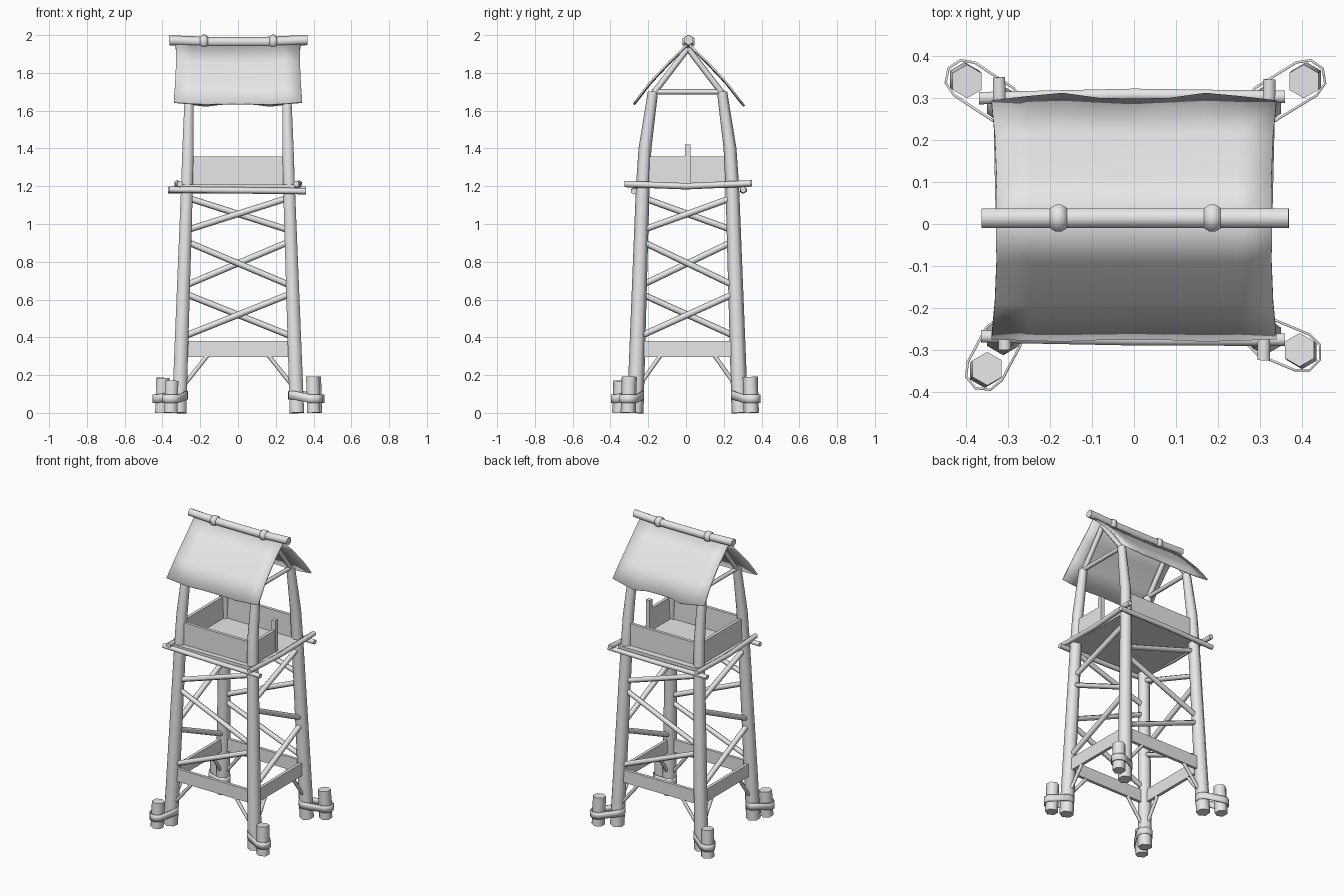
import bpy, bmesh, math
from mathutils import Vector as V

cube = bpy.data.objects.get("Cube")
if cube:
    bpy.data.objects.remove(cube)

grey = bpy.data.materials.new("plain_grey")
grey.use_nodes = True
grey.diffuse_color = (0.8, 0.8, 0.8, 1)
bsdf = next(n for n in grey.node_tree.nodes if n.type == 'BSDF_PRINCIPLED')
bsdf.inputs["Base Color"].default_value = (0.8, 0.8, 0.8, 1)


def finish(name, bm, smooth=True, thick=0):
    bmesh.ops.recalc_face_normals(bm, faces=bm.faces)
    mesh = bpy.data.meshes.new(name)
    bm.to_mesh(mesh)
    bm.free()
    mesh.materials.append(grey)
    ob = bpy.data.objects.new(name, mesh)
    bpy.context.collection.objects.link(ob)
    if thick:
        mod = ob.modifiers.new("thickness", 'SOLIDIFY')
        mod.thickness = thick
        mod.offset = 0
    if smooth:
        bpy.ops.object.select_all(action='DESELECT')
        ob.select_set(True)
        bpy.context.view_layer.objects.active = ob
        bpy.ops.object.shade_smooth_by_angle(angle=math.radians(65))
    return ob


def log(name, path, radii, sides=6):
    """Capped round timber along a path."""
    path = [V(p) for p in path]
    if not isinstance(radii, (list, tuple)):
        radii = [radii] * len(path)
    axis = (path[-1] - path[0]).normalized()
    ref = V((0, 1, 0)) if abs(axis.z) > 0.9 else V((0, 0, 1))
    u = (ref - axis * ref.dot(axis)).normalized()
    v = axis.cross(u)
    bm = bmesh.new()
    rings = []
    for p, r in zip(path, radii):
        angles = [math.tau * i / sides for i in range(sides)]
        rings.append([bm.verts.new(p + (u * math.cos(a) + v * math.sin(a)) * r) for a in angles])
    for lo, hi in zip(rings, rings[1:]):
        for i in range(sides):
            j = (i + 1) % sides
            bm.faces.new((lo[i], lo[j], hi[j], hi[i]))
    bm.faces.new(rings[0])
    bm.faces.new(rings[-1])
    return finish(name, bm)


def plank(name, p, q, low, high, width=0.02):
    """Upright board from p to q in plan."""
    p, q = V((p[0], p[1], 0)), V((q[0], q[1], 0))
    side = (q - p).normalized().cross(V((0, 0, 1))) * width / 2
    bm = bmesh.new()
    base = [bm.verts.new(c + V((0, 0, low))) for c in (p - side, q - side, q + side, p + side)]
    face = bm.faces.new(base)
    top = bmesh.ops.extrude_face_region(bm, geom=[face])["geom"]
    for vert in top:
        if isinstance(vert, bmesh.types.BMVert):
            vert.co.z = high
    return finish(name, bm, smooth=False)


# Legs: splayed below, bending inward above the platform
CORNERS = [("front_right", -1, -1), ("front_left", 1, -1),
           ("back_left", 1, 1), ("back_right", -1, 1)]
PROFILE = [(0, 0.312, 0.277), (1.2, 0.27, 0.237), (1.4, 0.265, 0.225), (1.7, 0.258, 0.183)]


def leg_point(i, z):
    _, sx, sy = CORNERS[i % 4]
    for (z0, x0, y0), (z1, x1, y1) in zip(PROFILE, PROFILE[1:]):
        if z <= z1:
            t = (z - z0) / (z1 - z0)
            return V((sx * (x0 + (x1 - x0) * t), sy * (y0 + (y1 - y0) * t) + 0.008, z))


for i, (corner, sx, sy) in enumerate(CORNERS):
    log(corner + "_leg", [leg_point(i, row[0]) for row in PROFILE], [0.044, 0.036, 0.034, 0.027])

# Anchor stakes strapped to the feet
STAKES = [(-0.35, -0.345, 0.17), (0.395, -0.3, 0.192), (0.405, 0.34, 0.19), (-0.398, 0.34, 0.185)]
for i, (x, y, height) in enumerate(STAKES):
    corner, sx, sy = CORNERS[i]
    foot = V((x + sx * 0.006, y + sy * 0.006, 0))
    log(corner + "_stake", [foot, (x, y, height)], 0.04)
    heart = leg_point(i, 0)
    along = (foot - heart).normalized()
    across = along.cross(V((0, 0, 1)))
    bm = bmesh.new()
    loops = []
    for z in (0.06, 0.105):
        loop = []
        for centre, sign, lift in ((heart, -1, 0.012), (foot, 1, -0.008)):
            for k in range(5):
                a = math.pi * k / 4
                offset = (across * math.cos(a) + along * math.sin(a)) * sign * 0.046
                loop.append(bm.verts.new(centre + offset + V((0, 0, z + lift))))
        loops.append(loop)
    for k in range(10):
        n = (k + 1) % 10
        bm.faces.new((loops[0][k], loops[0][n], loops[1][n], loops[1][k]))
    finish(corner + "_strap", bm, thick=0.006)

# Each side: zigzag braces, lower plank, struts and parapet
BRACES = [(0.965, 1.14), (0.91, 0.67), (0.4, 0.635)]
for i, side in enumerate(("front", "left", "back", "right")):
    for k, (za, zb) in enumerate(BRACES):
        log(f"{side}_brace_{k + 1}", [leg_point(i, za), leg_point(i + 1, zb)], 0.017)
    a, b = leg_point(i, 0.33), leg_point(i + 1, 0.33)
    plank(side + "_lower_plank", a, b, 0.295, 0.38)
    for k, t in ((0, 0.24), (1, 0.76)):
        log(f"{side}_strut_{k + 1}", [leg_point(i + k, 0.12), a.lerp(b, t) - V((0, 0, 0.02))], 0.011)
    a, b = leg_point(i, 1.28), leg_point(i + 1, 1.28)
    # the left side is half open as an entrance
    plank(side + "_parapet", a, a.lerp(b, 0.5) if side == "left" else b, 1.2, 1.357)

plank("entrance_post", (0.268, -0.005), (0.268, 0.023), 1.2, 1.42, 0.028)

# Platform floor and its edge logs
plank("platform_floor", (-0.3, 0.012), (0.3, 0.012), 1.19, 1.21, 0.56)
log("front_edge_log", [(-0.365, -0.268, 1.182), (0, -0.275, 1.178), (0.36, -0.276, 1.174)], 0.017)
log("back_edge_log", [(-0.37, 0.3, 1.178), (0, 0.308, 1.18), (0.36, 0.303, 1.182)], 0.017)
log("right_edge_log", [(-0.308, -0.3, 1.212), (-0.315, 0, 1.2), (-0.322, 0.35, 1.215)], 0.017)
log("left_edge_log", [(0.309, -0.325, 1.212), (0.315, 0, 1.2), (0.323, 0.345, 1.215)], 0.017)

# Roof frame: gable ties and rafters
for side, sx in (("left", 1), ("right", -1)):
    x = sx * 0.258
    log(side + "_gable_tie", [(x, -0.18, 1.7), (x, 0.195, 1.7)], 0.014)
    for end, sy in (("front", -1), ("back", 1)):
        log(f"{side}_{end}_rafter", [(x, 0.01 + sy * 0.195, 1.675), (x, 0.01, 1.93)], 0.016)

# Roof sheets with a slight bulge and a ragged back eave
SLOPE = [(0, 1.955, 0.33), (0.1, 1.858, 0.328), (0.2, 1.752, 0.332), (0.285, 1.642, 0.34)]
WAVE = [-0.006, 0.004, 0.012, 0, -0.002, 0, 0.012, 0.004, -0.006]
for end, sy in (("front", -1), ("back", 1)):
    bm = bmesh.new()
    rows = []
    for d, z, half in SLOPE:
        row = []
        for k, w in enumerate(WAVE):
            s = k / 4 - 1
            ragged = w * (d / 0.285) ** 3 * (1 if sy > 0 else 0.3)
            sag = 0.008 * (s * s - 1)
            row.append(bm.verts.new((s * half, 0.012 + sy * (d + ragged), z + sag - ragged)))
        rows.append(row)
    for upper, lower in zip(rows, rows[1:]):
        for k in range(8):
            bm.faces.new((upper[k], upper[k + 1], lower[k + 1], lower[k]))
    finish(end + "_roof_sheet", bm, thick=0.01)

# Ridge pole with two knots
log("ridge_pole", [(-0.364, 0.014, 1.972), (-0.15, 0.014, 1.964),
                   (0.15, 0.014, 1.964), (0.369, 0.014, 1.974)], 0.027)
for side, x in (("right", -0.18), ("left", 0.187)):
    log(side + "_ridge_knot", [(x + dx, 0.014, 1.965) for dx in (-0.02, -0.007, 0.007, 0.02)],
        [0.028, 0.037, 0.037, 0.028])
